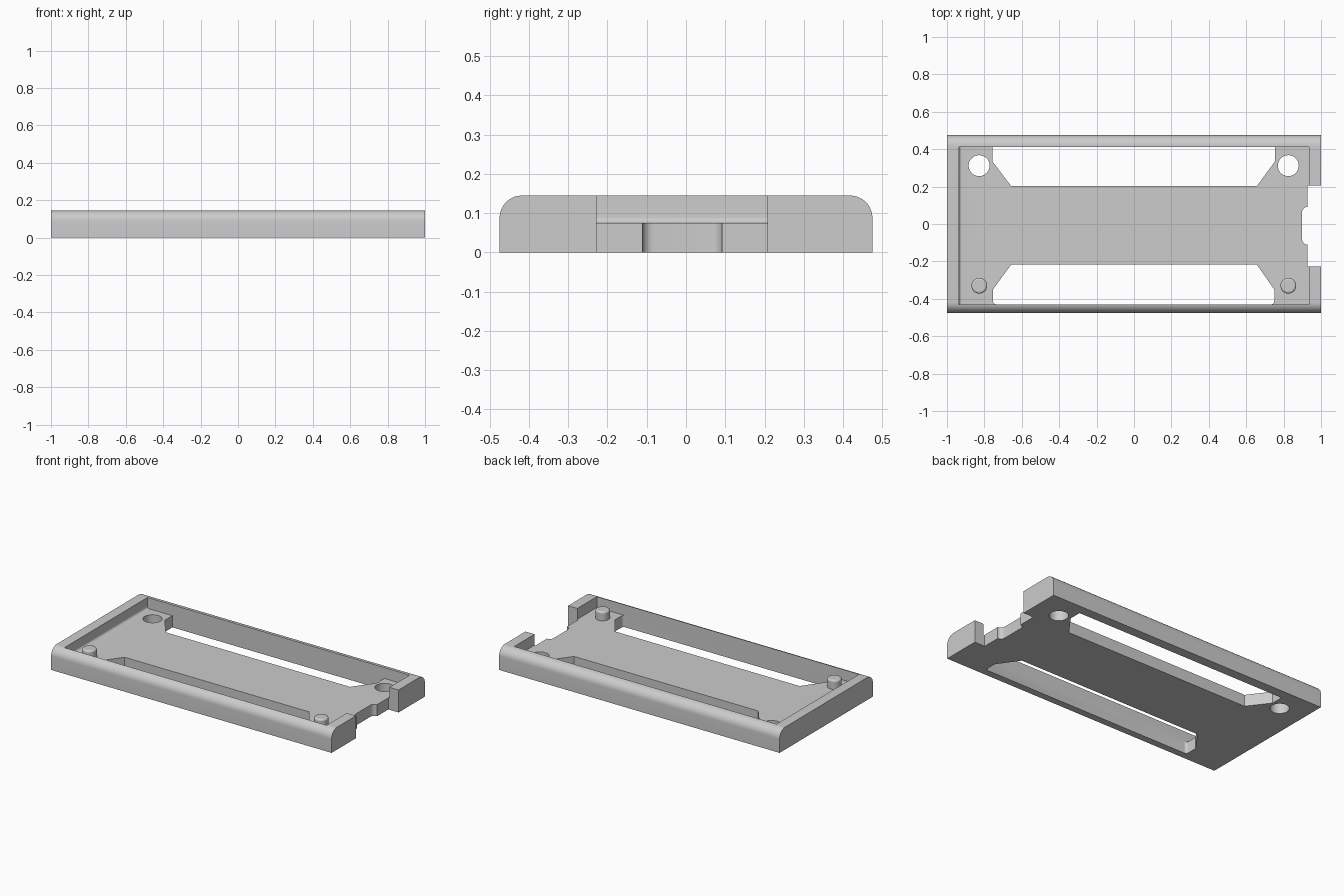
import bpy, bmesh, math
from mathutils import Matrix

cube = bpy.data.objects.get("Cube")
if cube:
    bpy.data.objects.remove(cube, do_unlink=True)

COLOUR = (0.604, 0.604, 0.604, 1)
grey = bpy.data.materials.new("light grey plastic")
grey.use_nodes = True
grey.diffuse_color = COLOUR
grey.node_tree.nodes["Principled BSDF"].inputs["Base Color"].default_value = COLOUR

HEIGHT, FLOOR = 0.145, 0.075
# Maps from (profile u, profile v, depth) to world x, y, z
ALONG_X = Matrix(((0, 0, 1, 0), (1, 0, 0, 0), (0, 1, 0, 0), (0, 0, 0, 1)))
ALONG_Y = Matrix(((1, 0, 0, 0), (0, 0, 1, 0), (0, 1, 0, 0), (0, 0, 0, 1)))
ALONG_Z = Matrix.Identity(4)


def arc(cx, cy, r, start, end, steps=10):
    angles = [math.radians(start + (end - start) * i / steps) for i in range(steps + 1)]
    return [(cx + r * math.cos(a), cy + r * math.sin(a)) for a in angles]


def prism(name, profile, low, high, axis=ALONG_Z):
    """Extrude a closed profile between two depths, with outward normals."""
    bm = bmesh.new()
    rings = [[bm.verts.new((u, v, d)) for u, v in profile] for d in (low, high)]
    bottom, top = rings
    bm.faces.new(bottom[::-1])
    bm.faces.new(top)
    for i in range(len(profile)):
        bm.faces.new((bottom[i - 1], bottom[i], top[i], top[i - 1]))
    bm.transform(axis)
    bm.normal_update()
    if bm.calc_volume(signed=True) < 0:
        bmesh.ops.reverse_faces(bm, faces=bm.faces)
    mesh = bpy.data.meshes.new(name)
    bm.to_mesh(mesh)
    bm.free()
    obj = bpy.data.objects.new(name, mesh)
    bpy.context.collection.objects.link(obj)
    mesh.materials.append(grey)
    return obj


def box(x0, x1, y0, y1):
    return [(x0, y0), (x1, y0), (x1, y1), (x0, y1)]


def smooth(obj):
    bpy.ops.object.select_all(action="DESELECT")
    obj.select_set(True)
    bpy.context.view_layer.objects.active = obj
    bpy.ops.object.shade_smooth_by_angle(angle=math.radians(30))


# Tray block with both long top edges rounded
half, r = 0.475, 0.057
outline = [(-half, 0), (half, 0)]
outline += arc(half - r, HEIGHT - r, r, 0, 90) + arc(r - half, HEIGHT - r, r, 90, 180)
tray = prism("tray", outline, -1, 1, ALONG_X)

# Pocket with a small fillet where the floor meets the closed end
pocket = [(0.935, FLOOR), (0.935, 0.3), (-0.935, 0.3)]
pocket += arc(-0.92, FLOOR + 0.015, 0.015, 180, 270, 6)
cutters = [prism("pocket_cutter", pocket, -0.43, 0.413, ALONG_Y)]

# Opening in the end wall, with a shallow rounded recess in the floor edge
cutters.append(prism("end_opening_cutter", box(0.927, 1.1, -0.228, 0.207), -0.1, 0.3))
f = 0.028
recess = [(0.95, 0.092), (0.927, 0.092)] + arc(0.927, 0.064, f, 90, 180, 6)[1:]
recess += arc(0.927, -0.083, f, 180, 270, 6) + [(0.95, -0.111)]
cutters.append(prism("recess_cutter", recess, -0.1, 0.3))

# Long slots with slanted corners beside the centre strip
back_slot = [(-0.657, 0.203), (0.657, 0.203), (0.754, 0.335), (0.754, 0.413),
             (-0.757, 0.413), (-0.757, 0.335)]
cutters.append(prism("back_slot_cutter", back_slot, -0.1, FLOOR + 0.02))
c = 0.018
front_slot = [(0.657, -0.217), (-0.657, -0.217), (-0.754, -0.35)]
front_slot += arc(c - 0.754, c - 0.43, c, 180, 270, 5) + arc(0.75 - c, c - 0.43, c, 270, 360, 5)
front_slot.append((0.75, -0.35))
cutters.append(prism("front_slot_cutter", front_slot, -0.1, FLOOR + 0.02))

# Round holes at the back corners
for x in (-0.828, 0.825):
    ring = arc(x, 0.312, 0.056, 0, 360, 40)[:-1]
    cutters.append(prism("hole_cutter", ring, -0.1, FLOOR + 0.02))

bpy.context.view_layer.objects.active = tray
for cutter in cutters:
    cutter.hide_render = True
    mod = tray.modifiers.new(cutter.name, "BOOLEAN")
    mod.operation, mod.solver, mod.object = "DIFFERENCE", "EXACT", cutter
    bpy.ops.object.modifier_apply(modifier=mod.name)
    bpy.data.objects.remove(cutter, do_unlink=True)
smooth(tray)

# Locating pegs at the front corners, with softened tops
for side, x in (("right", -0.827), ("left", 0.825)):
    peg = prism(side + "_peg", arc(x, -0.33, 0.042, 0, 360, 32)[:-1], FLOOR - 0.02, 0.133)
    bevel = peg.modifiers.new("soft_edge", "BEVEL")
    bevel.width, bevel.segments = 0.01, 3
    bevel.limit_method, bevel.angle_limit = "ANGLE", math.radians(40)
    smooth(peg)
